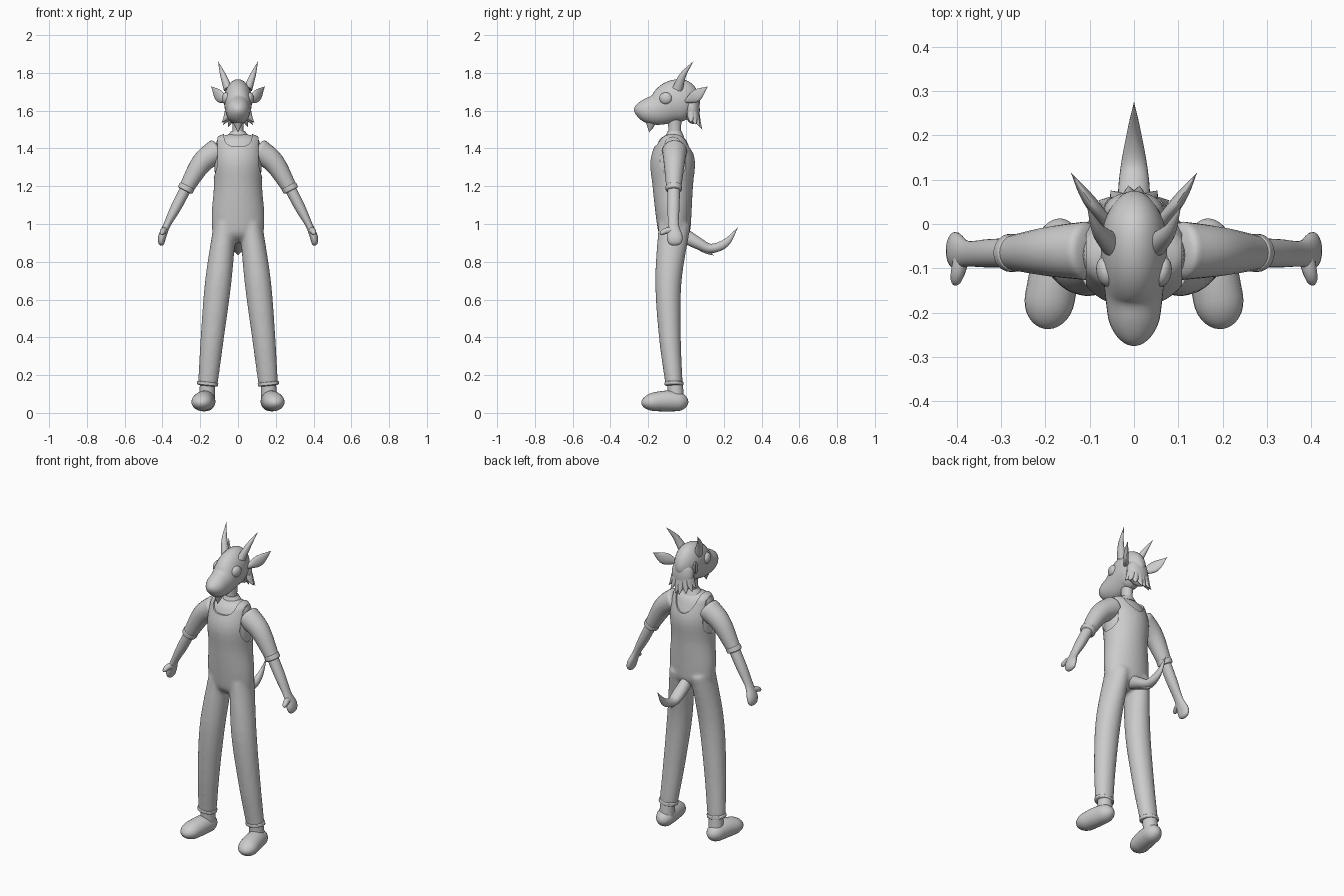
import bpy, bmesh, math
from mathutils import Vector

cube = bpy.data.objects.get("Cube")
if cube:
    bpy.data.objects.remove(cube, do_unlink=True)

GREY = (0.6, 0.6, 0.6, 1)
mat = bpy.data.materials.new("plain grey")
mat.use_nodes = True
mat.diffuse_color = GREY
mat.node_tree.nodes["Principled BSDF"].inputs["Base Color"].default_value = GREY

ACROSS = Vector((1, 0, 0))
ALONG = Vector((0, 1, 0))


def select(obj):
    bpy.ops.object.select_all(action="DESELECT")
    obj.select_set(True)
    bpy.context.view_layer.objects.active = obj


def smooth(obj):
    select(obj)
    bpy.ops.object.shade_smooth_by_angle(angle=math.radians(50))


def apply(obj, kind, **settings):
    modifier = obj.modifiers.new(kind, kind)
    for key, value in settings.items():
        setattr(modifier, key, value)
    select(obj)
    bpy.ops.object.modifier_apply(modifier=modifier.name)


def sample(values, t):
    """Smooth curve through evenly spaced values, read at t from start to end."""
    first, last = 2 * values[0] - values[1], 2 * values[-1] - values[-2]
    padded = [first, *values, last]
    place = t * (len(values) - 1)
    i = min(int(place), len(values) - 2)
    f = place - i
    a, b, c, d = padded[i:i + 4]
    return b + (c - a) * f / 2 + (a - b * 2.5 + c * 2 - d / 2) * f ** 2 + (b * 3 - a - c * 3 + d) * f ** 3 / 2


def rounding(distance, cap):
    """Quarter-circle fall-off towards an end."""
    return math.sqrt(max(0, 1 - (1 - distance / cap) ** 2)) if distance < cap else 1


def tube(name, path, width, depth=None, ref=ACROSS, mirror=False, start_cap=0, end_cap=0,
         sides=24, steps=24, power=1):
    """Loft ellipses along a path: width lies along ref, depth across it."""
    depth = depth or width
    path = [Vector(p) for p in path]
    bm = bmesh.new()
    rings = []
    for i in range(steps + 1):
        t = (1 - math.cos(math.pi * i / steps)) / 2
        centre = sample(path, t)
        tangent = (sample(path, min(t + .01, 1)) - sample(path, max(t - .01, 0))).normalized()
        u = (ref - tangent * tangent.dot(ref)).normalized()
        v = tangent.cross(u)
        fade = rounding(t, start_cap) * rounding(1 - t, end_cap)
        a = max(sample(width, t) * fade, .0005)
        b = max(sample(depth, t) * fade, .0005)
        ring = []
        for k in range(sides):
            angle = math.tau * k / sides
            c, s = (math.copysign(abs(w) ** power, w) for w in (math.cos(angle), math.sin(angle)))
            ring.append(bm.verts.new(centre + u * a * c + v * b * s))
        rings.append(ring)
    for low, high in zip(rings, rings[1:]):
        for k in range(sides):
            bm.faces.new((low[k - 1], low[k], high[k], high[k - 1]))
    bm.faces.new(rings[0])
    bm.faces.new(rings[-1])
    bmesh.ops.recalc_face_normals(bm, faces=bm.faces)
    mesh = bpy.data.meshes.new(name)
    bm.to_mesh(mesh)
    bm.free()
    mesh.materials.append(mat)
    obj = bpy.data.objects.new(name, mesh)
    bpy.context.collection.objects.link(obj)
    if mirror:
        apply(obj, "MIRROR", use_mirror_merge=False)
    smooth(obj)
    return obj


def cut(obj, cutter):
    apply(obj, "BOOLEAN", operation="DIFFERENCE", object=cutter, solver="EXACT")
    bpy.data.objects.remove(cutter, do_unlink=True)


def torso(name, inset):
    widths = [w - inset for w in (.135, .14, .128, .133, .115)]
    depths = [d - inset for d in (.08, .095, .107, .117, .065)]
    return tube(name, [(0, -.06, .9), (0, -.07, 1.2), (0, -.07, 1.487 - inset)], widths, depths,
                start_cap=.12, end_cap=.07, sides=40)


# Overalls: torso and legs fused, then neck and arm openings cut
shirt = torso("shirt", .008)
overalls = torso("overalls", 0)
legs = tube("legs", [(.16, -.063, .15), (.136, -.085, .4), (.104, -.093, .7), (.068, -.06, 1)],
            [.052, .062, .07, .06], [.046, .058, .07, .085], mirror=True)
select(overalls)
legs.select_set(True)
bpy.ops.object.join()
apply(overalls, "REMESH", mode="VOXEL", voxel_size=.009)
apply(overalls, "SMOOTH", factor=.5, iterations=8)
cut(overalls, tube("front_neck_cutter", [(0, -.3, 1.49), (0, -.06, 1.49)], [.075, .075],
                   [.08, .08], power=.65))
cut(overalls, tube("back_neck_cutter", [(0, -.07, 1.49), (0, .2, 1.49)], [.075, .075], [.12, .12]))
cut(overalls, tube("arm_cutter", [(.108, -.066, 1.385), (.4, -.066, 1.385)], [.085, .085],
                   [.14, .14], ref=ALONG, mirror=True))
smooth(overalls)
tube("trouser_hems", [(.162, -.063, .14), (.159, -.063, .17)], [.056, .056], [.05, .05],
     mirror=True, start_cap=.3, end_cap=.3)

# Neck and shirt collar
tube("neck", [(0, -.06, 1.44), (0, -.06, 1.5), (0, -.06, 1.58)], [.034, .029, .034], [.036, .033, .04])
tube("collar", [(0, -.06, 1.46), (0, -.06, 1.493)], [.06, .036], [.05, .036])

# Sleeves with rolled cuffs, forearms and hands
tube("sleeves", [(.09, -.06, 1.4), (.19, -.062, 1.325), (.28, -.065, 1.18)], [.068, .056, .038],
     ref=ALONG, mirror=True, start_cap=.1)
tube("sleeve_cuffs", [(.265, -.065, 1.208), (.283, -.065, 1.173)], [.043, .043],
     ref=ALONG, mirror=True, start_cap=.25, end_cap=.25)
tube("forearms_and_hands", [(.27, -.065, 1.2), (.327, -.066, 1.09), (.376, -.067, .995),
                            (.402, -.06, .93), (.406, -.058, .885)],
     [.033, .032, .029, .042, .03], [.03, .028, .019, .021, .014],
     ref=ALONG, mirror=True, end_cap=.1)
tube("thumbs", [(.388, -.075, .968), (.397, -.11, .962), (.404, -.138, .946)], [.018, .016, .01],
     mirror=True, end_cap=.25, sides=14, steps=10)

# Feet
tube("feet", [(.162, .012, .055), (.178, -.1, .063), (.202, -.236, .052)], [.045, .055, .057],
     [.045, .055, .042], mirror=True, start_cap=.25, end_cap=.25)
tube("ankles", [(.165, -.05, .05), (.16, -.06, .18)], [.043, .04], mirror=True, steps=6)

# Head with long muzzle
tube("head", [(0, -.275, 1.605), (0, -.16, 1.605), (0, -.05, 1.652), (0, .075, 1.65)],
     [.05, .065, .074, .06], [.045, .082, .113, .09], start_cap=.2, end_cap=.25, sides=32, steps=32)
tube("eyes", [(.05, -.105, 1.665), (.084, -.112, 1.665)], [.034, .034], [.032, .032],
     ref=ALONG, mirror=True, end_cap=.6)
tube("horns", [(.052, -.045, 1.715), (.08, -.015, 1.79), (.106, .04, 1.862)], [.024, .015, 0],
     [.028, .017, 0], mirror=True, sides=16, steps=16)
tube("ears", [(.058, 0, 1.65), (.102, .055, 1.68), (.142, .115, 1.728)], [.013, .014, 0],
     [.01, .034, 0], ref=Vector((.8, -.55, 0)), mirror=True, sides=16, steps=16)
tube("beard", [(0, -.185, 1.55), (0, -.188, 1.52), (0, -.195, 1.485)], [.03, .018, 0],
     [.032, .02, 0], sides=14, steps=10)

# Mane at the back of the head with ragged tufts
tube("mane", [(0, .02, 1.69), (0, .03, 1.61), (0, .038, 1.53)], [.05, .068, .05], [.04, .043, .03],
     start_cap=.3, end_cap=.3)
for i in range(4):
    outward = Vector((math.sin(i / 2 + .15), math.cos(i / 2 + .15), 0))
    root = Vector((outward.x * .052, .03 + outward.y * .022, 1.59))
    drop = Vector((0, 0, .012 * i - .09))
    tube(f"mane_tufts_{i + 1}", [root, root + outward * .012 + drop / 2, root + outward * .035 + drop],
         [.022, .018, 0], [.02, .014, 0], ref=ALONG.cross(outward).cross(outward) + outward.cross(Vector((0, 0, 1))),
         mirror=True, sides=12, steps=8)

# Upswept tail with a small lower tuft
tube("tail", [(0, -.02, .945), (0, .06, .9), (0, .13, .87), (0, .21, .9), (0, .275, .982)],
     [.03, .036, .03, .015, 0], [.04, .032, .025, .021, 0])
tube("tail_tuft", [(0, .07, .88), (0, .11, .855), (0, .147, .834)], [.024, .016, 0],
     [.018, .013, 0], sides=12, steps=8)
